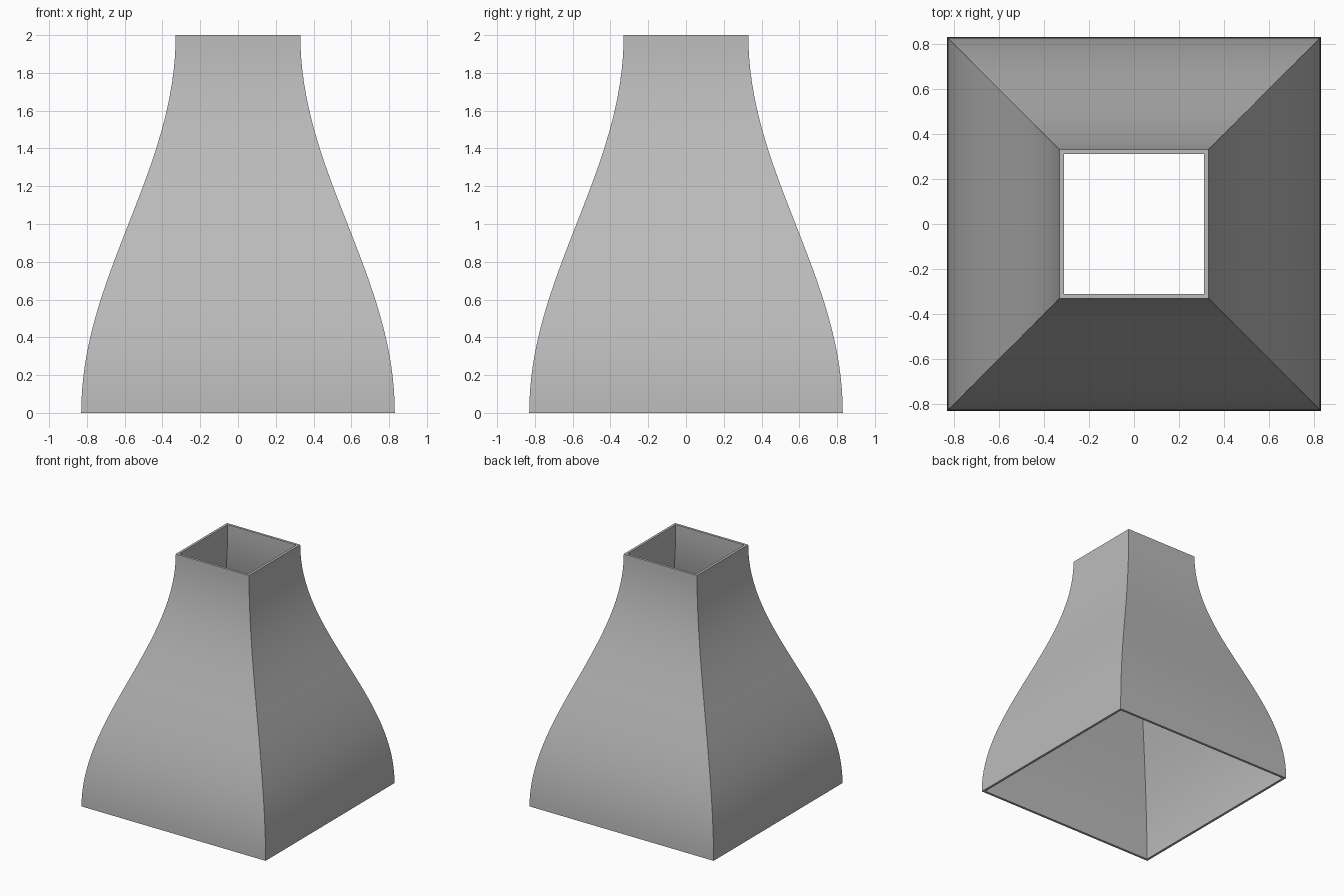
import bpy
import bmesh
import math

cube = bpy.data.objects.get("Cube")
if cube:
    bpy.data.objects.remove(cube, do_unlink=True)

HEIGHT = 2.0
BASE, TOP = 0.83, 0.33
WALL = 0.02
STEPS = 32

grey = bpy.data.materials.new("plain grey")
grey.use_nodes = True
colour = (0.5, 0.5, 0.5, 1)
grey.diffuse_color = colour
grey.node_tree.nodes["Principled BSDF"].inputs["Base Color"].default_value = colour


def half_width(t):
    """Half width of the square section, easing from the base to the top."""
    return (BASE + TOP) / 2 + (BASE - TOP) / 2 * math.cos(math.pi * t)


def square_ring(bm, r, z):
    return [bm.verts.new((sx * r, sy * r, z))
            for sx, sy in ((-1, -1), (1, -1), (1, 1), (-1, 1))]


# Closed loop of sections: up the outside, then down the inside
bm = bmesh.new()
steps = [i / STEPS for i in range(STEPS + 1)]
rings = [square_ring(bm, half_width(t), t * HEIGHT) for t in steps]
rings += [square_ring(bm, half_width(t) - WALL, t * HEIGHT) for t in reversed(steps)]

# Four wall panels, with open rims at both ends joined by the loop
for a, b in zip(rings, rings[1:] + rings[:1]):
    for k in range(4):
        n = (k + 1) % 4
        bm.faces.new((a[k], a[n], b[n], b[k]))
bmesh.ops.recalc_face_normals(bm, faces=bm.faces)

mesh = bpy.data.meshes.new("square_hood")
bm.to_mesh(mesh)
bm.free()
mesh.materials.append(grey)
hood = bpy.data.objects.new("square_hood", mesh)
bpy.context.collection.objects.link(hood)

# Smooth curve up each panel, sharp corners and rims
bpy.context.view_layer.objects.active = hood
hood.select_set(True)
bpy.ops.object.shade_smooth_by_angle(angle=math.radians(30))
